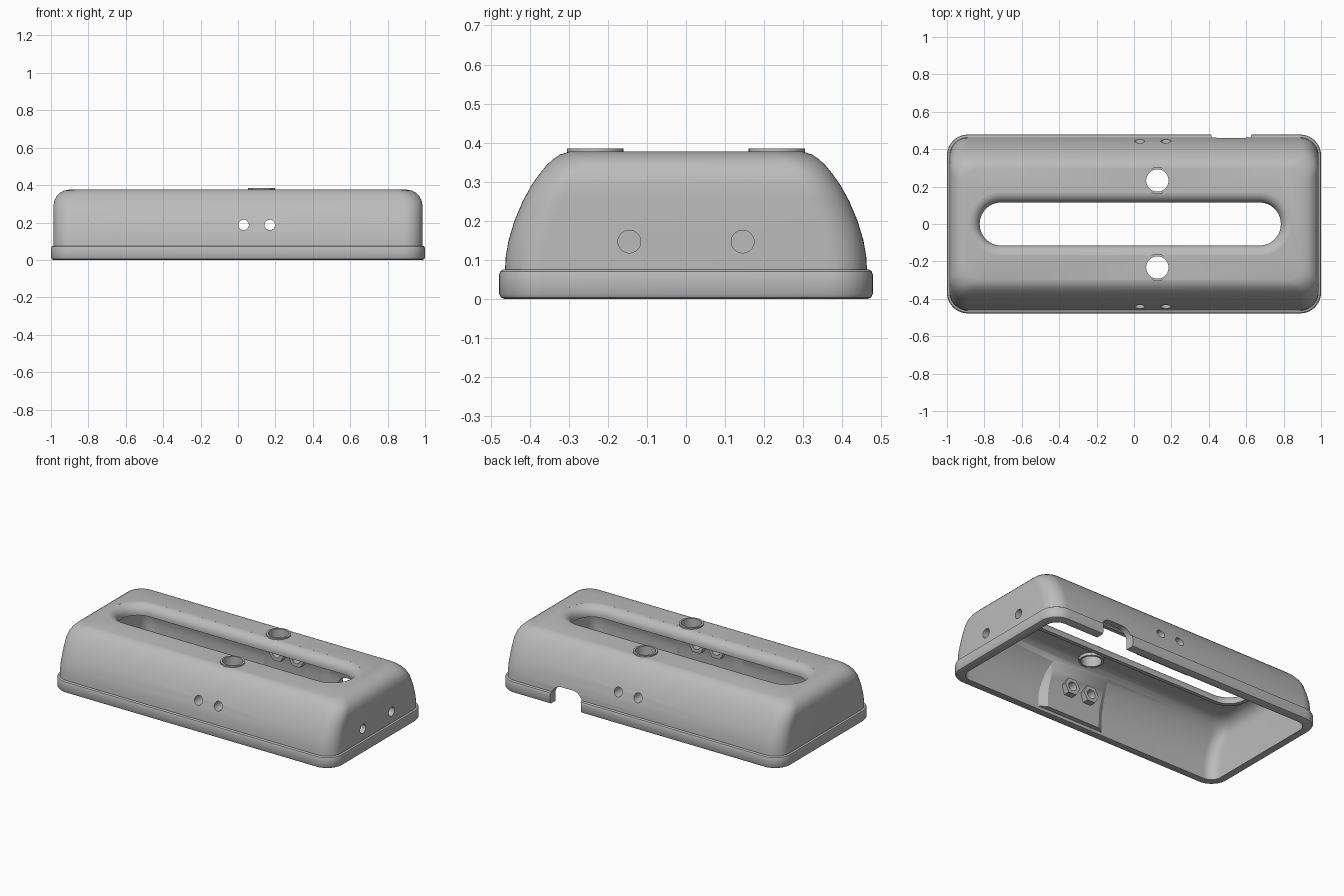
import bpy, bmesh, math
from mathutils import Vector

if "Cube" in bpy.data.objects:
    bpy.data.objects.remove(bpy.data.objects["Cube"], do_unlink=True)

GREY = (0.50, 0.50, 0.50, 1.0)
mat = bpy.data.materials.new("plain grey")
mat.use_nodes = True
mat.diffuse_color = GREY
mat.node_tree.nodes["Principled BSDF"].inputs["Base Color"].default_value = GREY


def loft(name, loops, closed=False):
    """Skin a list of equal-length point loops; cap the ends or join last to first."""
    bm = bmesh.new()
    rings = [[bm.verts.new(p) for p in loop] for loop in loops]
    n = len(rings[0])
    pairs = list(zip(rings, rings[1:]))
    if closed:
        pairs.append((rings[-1], rings[0]))
    else:
        bm.faces.new(rings[0][::-1])
        bm.faces.new(rings[-1])
    for a, b in pairs:
        for i in range(n):
            j = (i + 1) % n
            bm.faces.new((a[i], a[j], b[j], b[i]))
    bmesh.ops.recalc_face_normals(bm, faces=bm.faces)
    mesh = bpy.data.meshes.new(name)
    bm.to_mesh(mesh)
    bm.free()
    mesh.materials.append(mat)
    ob = bpy.data.objects.new(name, mesh)
    bpy.context.collection.objects.link(ob)
    return ob


def rounded_rect(z, hx, hy, r, cx=0.0, n=10):
    pts = []
    for k, (sx, sy) in enumerate(((1, 1), (-1, 1), (-1, -1), (1, -1))):
        for i in range(n + 1):
            a = math.pi / 2 * (k + i / n)
            pts.append((cx + sx * (hx - r) + r * math.cos(a),
                        sy * (hy - r) + r * math.sin(a), z))
    return pts


def circle(r, center, axis, n=32):
    q = Vector(axis).to_track_quat('Z', 'Y')
    return [Vector(center) + q @ Vector((r * math.cos(2 * math.pi * i / n),
                                         r * math.sin(2 * math.pi * i / n), 0)) for i in range(n)]


def rod(r, start, end):
    axis = Vector(end) - Vector(start)
    return loft("cutter", [circle(r, start, axis), circle(r, end, axis)])


def combine(target, tool, operation):
    mod = target.modifiers.new("bool", 'BOOLEAN')
    mod.operation, mod.solver, mod.object = operation, 'EXACT', tool
    bpy.context.view_layer.objects.active = target
    bpy.ops.object.modifier_apply(modifier=mod.name)
    bpy.data.objects.remove(tool, do_unlink=True)


# Half depth of the curved wall against height
WALL = [(0.075, 0.463), (0.11, 0.461), (0.15, 0.454), (0.20, 0.439), (0.25, 0.418),
        (0.29, 0.396), (0.32, 0.375), (0.342, 0.357), (0.358, 0.340), (0.370, 0.322), (0.377, 0.300)]


def half_length(z, top=0.377, r=0.09):
    d = max(0.0, z - (top - r))
    return 0.987 - r + math.sqrt(max(0.0, r * r - d * d))


# Outer cover: rim band, then the curved wall up to the top
rim = [(0, 0.986, 0.464, 0.10), (0.004, 0.995, 0.473, 0.107), (0.013, 1.0, 0.478, 0.112),
       (0.062, 1.0, 0.478, 0.112), (0.071, 0.997, 0.475, 0.109), (0.075, 0.991, 0.469, 0.104)]
sections = rim + [(z, half_length(z), y, 0.10 - 0.1 * max(0, z - 0.25)) for z, y in WALL]
cover = loft("cover", [rounded_rect(*s) for s in sections])

# Hollow underside
T = 0.04
hollow = [(-0.02, 0.945, 0.423, 0.07), (0.075, 0.945, 0.423, 0.07)]
hollow += [(z - T * min(1, max(0, (z - 0.075) / 0.3)), half_length(z) - T, y - T, 0.07)
           for z, y in WALL[1:]]
combine(cover, loft("cutter", [rounded_rect(*s) for s in hollow]), 'DIFFERENCE')

# Thickened wall pads behind the paired holes
for side in (-1, 1):
    loops = []
    for x, depth in ((-0.25, 0.03), (-0.225, 0.047), (-0.19, 0.07), (0.19, 0.07), (0.225, 0.047), (0.25, 0.03)):
        prof = [(z if z > 0.08 else 0.02, y) for z, y in WALL[:8]]
        loop = [(x + 0.125, side * (y - 0.015), z) for z, y in prof]
        loop += [(x + 0.125, side * (y - depth), z) for z, y in reversed(prof)]
        loops.append(loop)
    combine(cover, loft("pad", loops), 'UNION')

# Slot lip below the top, then the slot with its rounded edge
SLOT_X, SLOT_L, SLOT_W = -0.02, 0.805, 0.115


def stadium(z, d):
    return rounded_rect(z, SLOT_L + d, SLOT_W + d, SLOT_W + d - 0.001, SLOT_X, 14)


combine(cover, loft("lip", [stadium(0.312, 0.025), stadium(0.318, 0.033), stadium(0.355, 0.04)]), 'UNION')
R = 0.055
slot = [stadium(0.25, 0.0)]
for i in range(9):
    a = math.pi / 2 * i / 8 * 0.96
    slot.append(stadium(0.322 + R * math.sin(a), R * (1 - math.cos(a))))
slot.append(stadium(0.42, R))
combine(cover, loft("cutter", slot), 'DIFFERENCE')

# Notch in the back rim, with rounded upper corners
arch = [(0.41, -0.05), (0.63, -0.05)]
for k, cx in ((0, 0.56), (1, 0.48)):
    arch += [(cx + 0.07 * math.cos(math.pi / 2 * (k + i / 8)),
              0.05 + 0.07 * math.sin(math.pi / 2 * (k + i / 8))) for i in range(9)]
combine(cover, loft("cutter", [[(x, y, z) for x, z in arch] for y in (0.30, 0.60)]), 'DIFFERENCE')

# Drilled holes: paired wall holes, end holes and top holes
for x in (0.03, 0.17):
    combine(cover, rod(0.028, (x, -0.6, 0.187), (x, 0.6, 0.187)), 'DIFFERENCE')
for side in (-1, 1):
    combine(cover, rod(0.029, (0.8, side * 0.145, 0.147), (1.1, side * 0.145, 0.147)), 'DIFFERENCE')
    combine(cover, rod(0.066, (0.125, side * 0.2325, 0.25), (0.125, side * 0.2325, 0.45)), 'DIFFERENCE')


def ring(name, center, axis, outer, inner, length, sides):
    """Tube along axis; six sides give a nut with a round bore."""
    c, a = Vector(center), Vector(axis)
    n = 36

    def outline(p):
        pts = circle(outer, p, a, n)
        if sides == 6:
            corners = pts[::6]
            pts = [corners[i // 6].lerp(corners[(i // 6 + 1) % 6], (i % 6) / 6) for i in range(n)]
        return pts
    e = c + a * length
    return loft(name, [outline(c), outline(e), circle(inner, e, a, n), circle(inner, c, a, n)], True)


parts = [cover]
for side, word in ((-1, "front"), (1, "back")):
    # Raised collars around the top holes
    parts.append(ring(word + "_collar", (0.125, side * 0.2325, 0.318), (0, 0, 1), 0.0725, 0.060, 0.067, 36))
    # Hex nuts on the inside of the wall
    for x, hand in ((0.03, "right"), (0.17, "left")):
        parts.append(ring(f"{word}_{hand}_nut", (x, side * 0.39, 0.187), (0, -side, 0), 0.055, 0.028, 0.045, 6))

bpy.ops.object.select_all(action='DESELECT')
for ob in parts:
    ob.select_set(True)
bpy.context.view_layer.objects.active = cover
bpy.ops.object.shade_smooth_by_angle(angle=math.radians(30))
